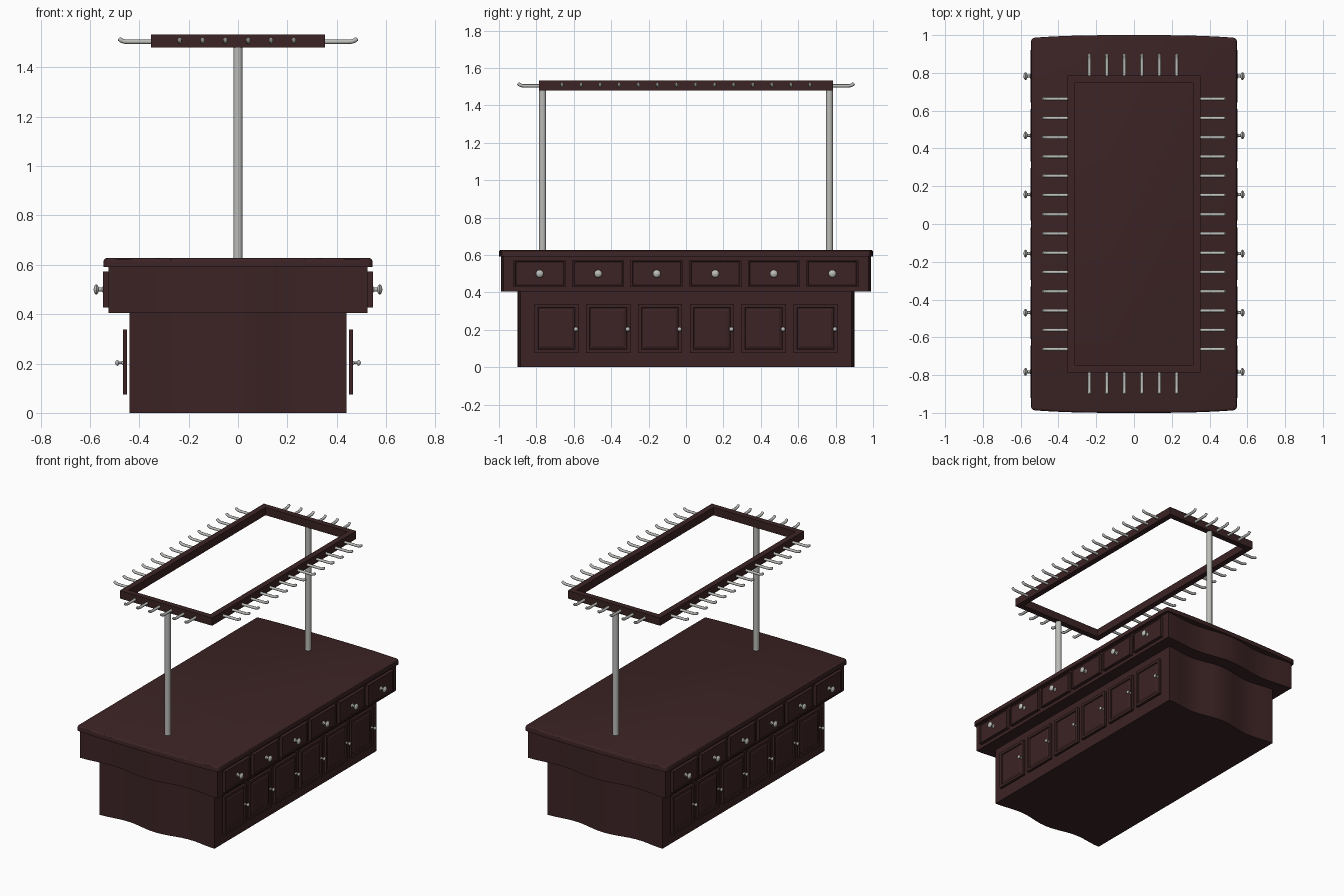
import bpy, bmesh, math
from mathutils import Matrix, Vector

if "Cube" in bpy.data.objects:
    bpy.data.objects.remove(bpy.data.objects["Cube"])


def material(name, col):
    m = bpy.data.materials.new(name)
    m.diffuse_color = (*col, 1)
    m.use_nodes = True
    m.node_tree.nodes["Principled BSDF"].inputs["Base Color"].default_value = m.diffuse_color
    return m


WOOD = material("dark_wood", (0.045, 0.017, 0.018))
METAL = material("brushed_metal", (0.5, 0.5, 0.48))


def finish(bm, name, mat, smooth=None):
    bmesh.ops.recalc_face_normals(bm, faces=bm.faces)
    me = bpy.data.meshes.new(name)
    bm.to_mesh(me)
    bm.free()
    ob = bpy.data.objects.new(name, me)
    bpy.context.collection.objects.link(ob)
    me.materials.append(mat)
    if smooth:
        bpy.ops.object.select_all(action='DESELECT')
        ob.select_set(True)
        bpy.context.view_layer.objects.active = ob
        bpy.ops.object.shade_smooth_by_angle(angle=math.radians(smooth))
    return ob


def box(bm, lo, hi):
    lo, hi = Vector(lo), Vector(hi)
    mat = Matrix.Translation((lo + hi) / 2) @ Matrix.Diagonal((*(hi - lo), 1))
    return bmesh.ops.create_cube(bm, size=1, matrix=mat)["verts"]


# Body blocks: straight long sides, shaped ends
def wave(t):
    t = abs(t)
    if t < 0.55:
        return -0.0175 * (1 - math.cos(math.pi * t / 0.55))
    return -0.035 + 0.01 * (1 - math.cos(math.pi * (t - 0.55) / 0.45))


def bow(t):
    return -0.015 * abs(t) ** 3


def block(name, hw, hl, z0, z1, shape, top_bevel=0, corner=0):
    n = 20
    ts = [-1 + 2 * i / n for i in range(n + 1)]
    pts = [(t * hw, -hl - shape(t)) for t in ts]
    pts += [(-x, -y) for x, y in pts]
    bm = bmesh.new()
    f = bm.faces.new([bm.verts.new((x, y, z0)) for x, y in pts])
    ext = bmesh.ops.extrude_face_region(bm, geom=[f])["geom"]
    for v in ext:
        if isinstance(v, bmesh.types.BMVert):
            v.co.z = z1
    if corner:
        edges = [e for e in bm.edges if abs(e.verts[0].co.z - e.verts[1].co.z) > 0.01
                 and abs(e.verts[0].co.x) > hw - 1e-4]
        bmesh.ops.bevel(bm, geom=edges, offset=corner, segments=3, profile=0.5, affect='EDGES')
    if top_bevel:
        edges = [e for e in bm.edges if all(v.co.z > z1 - 1e-5 for v in e.verts)]
        bmesh.ops.bevel(bm, geom=edges, offset=top_bevel, segments=3, profile=0.5, affect='EDGES')
    return finish(bm, name, WOOD, 30)


block("base_cabinet", 0.44, 0.90, 0, 0.405, wave)
block("drawer_apron", 0.525, 0.99, 0.405, 0.592, wave)
block("countertop", 0.545, 1.0, 0.592, 0.627, bow, 0.012, 0.018)


# Drawer and door fronts; the left side is the right side turned half round
def front_plate(name, x0, x1, y, hw, z0, z1, side, panel):
    bm = bmesh.new()
    box(bm, (x0, y - hw, z0), (x1, y + hw, z1))
    face = max(bm.faces, key=lambda f: f.calc_center_median().x)
    if panel:
        # Frame, groove and raised centre
        for thick, depth in ((0.026, 0), (0.004, -0.007), (0.004, 0), (0.016, 0.005)):
            bmesh.ops.inset_region(bm, faces=[face], thickness=thick, depth=0)
            for v in face.verts:
                v.co.x += depth
    else:
        # Stepped edge round a flat centre
        for thick, depth in ((0.012, 0), (0.004, -0.004)):
            bmesh.ops.inset_region(bm, faces=[face], thickness=thick, depth=0)
            for v in face.verts:
                v.co.x += depth
    if side < 0:
        bm.transform(Matrix.Rotation(math.pi, 4, 'Z'))
    finish(bm, name, WOOD)


def knob(name, x, y, z, profile, side):
    bm = bmesh.new()
    n = 16
    rings = [[bm.verts.new((x + d, y + r * math.cos(a), z + r * math.sin(a)))
              for a in [2 * math.pi * i / n for i in range(n)]] for d, r in profile]
    for a, b in zip(rings, rings[1:]):
        for i in range(n):
            bm.faces.new((a[i], a[(i + 1) % n], b[(i + 1) % n], b[i]))
    bm.faces.new(rings[0])
    bm.faces.new(rings[-1])
    if side < 0:
        bm.transform(Matrix.Rotation(math.pi, 4, 'Z'))
    finish(bm, name, METAL, 50)


BIG = [(0, 0.014), (0.005, 0.013), (0.008, 0.008), (0.022, 0.008), (0.026, 0.018),
       (0.031, 0.021), (0.036, 0.018), (0.040, 0.011), (0.042, 0.003)]
SMALL = [(d * 0.75, r * 0.58) for d, r in BIG]

for side, tag in ((1, "right"), (-1, "left")):
    for i in range(6):
        k = i - 2.5
        y = k * 0.313
        front_plate(f"drawer_{tag}_{i}", 0.523, 0.548, y, 0.139, 0.428, 0.573, side, False)
        knob(f"drawer_knob_{tag}_{i}", 0.543, y, 0.5, BIG, side)
        y = k * 0.277
        front_plate(f"door_{tag}_{i}", 0.449, 0.467, y, 0.118, 0.075, 0.337, side, True)
        knob(f"door_knob_{tag}_{i}", 0.466, y + 0.104, 0.203, SMALL, side)

# Posts
for s, tag in ((-1, "front"), (1, "back")):
    bm = bmesh.new()
    bmesh.ops.create_cone(bm, cap_ends=True, segments=20, radius1=0.019, radius2=0.019, depth=0.875,
                          matrix=Matrix.Translation((0, s * 0.767, 1.0525)))
    finish(bm, f"post_{tag}", METAL, 40)

# Hanging frame
bm = bmesh.new()
for s in (-1, 1):
    ya, yb = sorted((s * 0.747, s * 0.787))
    box(bm, (-0.353, ya, 1.48), (0.353, yb, 1.534))
    xa, xb = sorted((s * 0.313, s * 0.353))
    box(bm, (xa, -0.747, 1.48), (xb, 0.747, 1.534))
finish(bm, "hanging_frame", WOOD)

# Hooks: straight rods with upturned tips
cu = bpy.data.curves.new("hooks", 'CURVE')
cu.dimensions = '3D'
cu.bevel_depth = 0.009
cu.bevel_resolution = 2
cu.use_fill_caps = True


def hook(base, direction, length):
    path = [(-0.005, 0), (length - 0.035, 0), (length - 0.022, 0.001),
            (length - 0.011, 0.005), (length - 0.003, 0.011), (length, 0.014)]
    sp = cu.splines.new('POLY')
    sp.points.add(len(path) - 1)
    for p, (d, h) in zip(sp.points, path):
        p.co = (*(Vector(base) + Vector(direction) * d + Vector((0, 0, h))), 1)
    sp.points[-1].radius = 0.6
    sp.use_smooth = True


for s in (-1, 1):
    for i in range(14):
        hook((s * 0.353, (i - 6.5) * 0.102, 1.504), (s, 0, 0), 0.13)
    for i in range(6):
        hook(((i - 2.5) * 0.0925 - 0.005, s * 0.787, 1.504), (0, s, 0), 0.112)
hooks = bpy.data.objects.new("hooks", cu)
bpy.context.collection.objects.link(hooks)
cu.materials.append(METAL)
